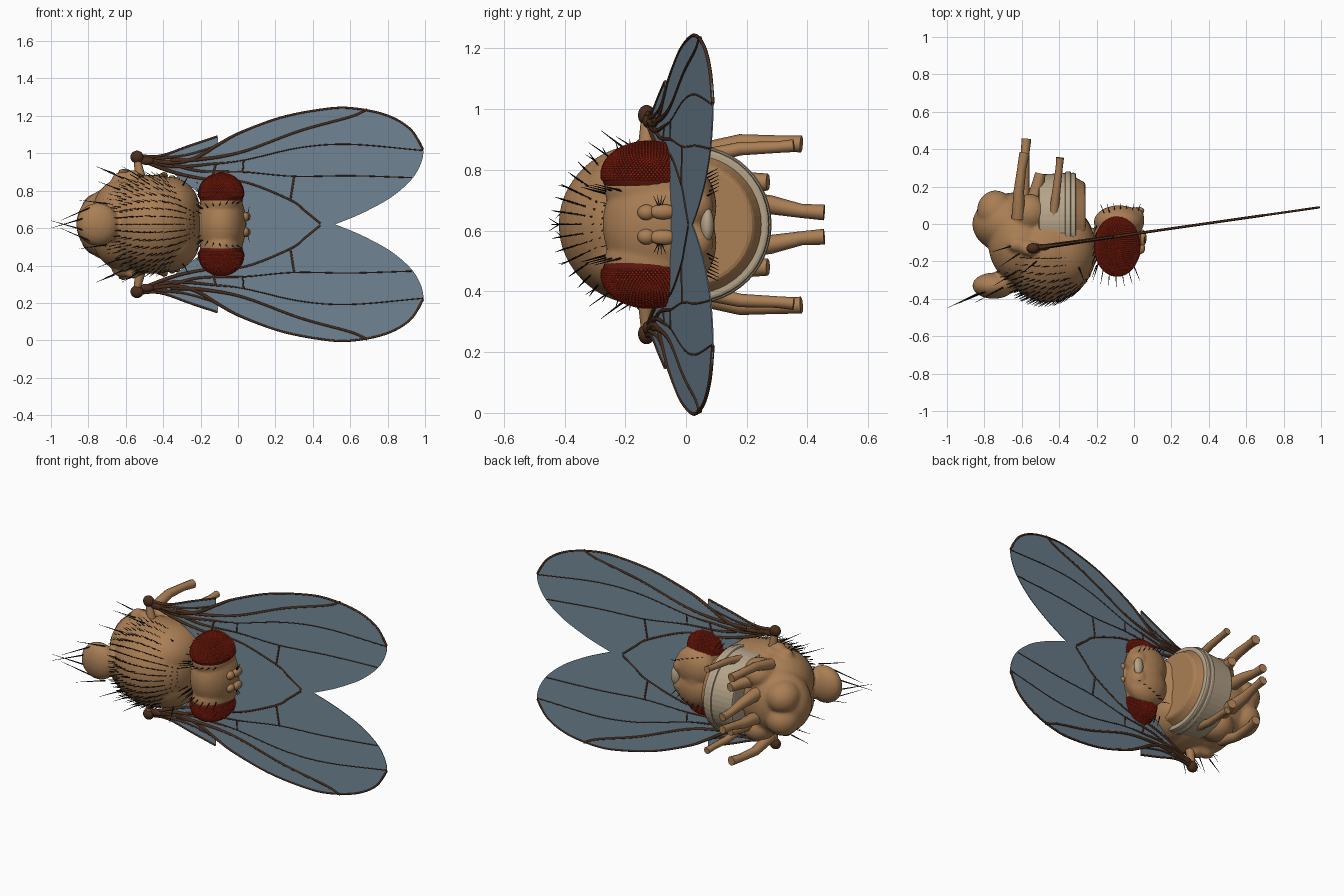
import bpy, bmesh, math, random
from mathutils import Vector, Matrix

if "Cube" in bpy.data.objects:
    bpy.data.objects.remove(bpy.data.objects["Cube"])

random.seed(4)
C = 0.62          # height of the symmetry plane


def mat(name, *rgba):
    m = bpy.data.materials.new(name)
    m.diffuse_color = rgba
    m.use_nodes = True
    m.node_tree.nodes["Principled BSDF"].inputs["Base Color"].default_value = m.diffuse_color
    return m


TAN = mat("tan", .40, .21, .09, 1)
PALE = mat("pale", .46, .37, .25, 1)
RED = mat("eye_red", .45, .025, .008, 1)
DARK = mat("eye_gap", .10, .008, .004, 1)
WING = mat("wing_grey", .17, .25, .31, .85)
VEIN = mat("vein_brown", .07, .028, .013, 1)
BLACK = mat("bristle_black", .008, .007, .006, 1)


def finish(name, bm, m, smooth=True):
    bmesh.ops.recalc_face_normals(bm, faces=bm.faces)
    me = bpy.data.meshes.new(name)
    bm.to_mesh(me)
    bm.free()
    for p in me.polygons:
        p.use_smooth = smooth
    ob = bpy.data.objects.new(name, me)
    bpy.context.collection.objects.link(ob)
    me.materials.append(m)
    return ob


def blob(name, balls, m, voxel=None):
    """Ellipsoids (x, y, offset from the symmetry plane, rx, ry, rz); paired if offset is not 0."""
    bm = bmesh.new()
    for x, y, dz, rx, ry, rz in balls:
        for s in ((1, -1) if dz else (1,)):
            M = Matrix.Translation((x, y, C + s * dz)) @ Matrix.Diagonal((rx, ry, rz, 1))
            bmesh.ops.create_uvsphere(bm, u_segments=32, v_segments=20, radius=1, matrix=M)
    ob = finish(name, bm, m)
    if voxel:
        r = ob.modifiers.new("merge", 'REMESH')
        r.mode, r.voxel_size, r.use_smooth_shade = 'VOXEL', voxel, True
        sm = ob.modifiers.new("soften", 'SMOOTH')
        sm.factor, sm.iterations = .5, 3
    return ob


def spike(bm, p, d, length, r0, r1, n=3):
    """Small tapered prism, used for bristles and eye facets."""
    p, d = Vector(p), Vector(d).normalized()
    a = d.orthogonal().normalized()
    b = d.cross(a)
    rings = []
    for q, r in ((p, r0), (p + d * length, r1)):
        rings.append([bm.verts.new(q + (a * math.cos(t) + b * math.sin(t)) * r)
                      for t in (2 * math.pi * i / n for i in range(n))])
    for i in range(n):
        j = (i + 1) % n
        bm.faces.new((rings[0][i], rings[0][j], rings[1][j], rings[1][i]))
    bm.faces.new(rings[1])


def tubes(name, paths, m, kind='POLY'):
    """Tubes along lists of (x, y, z, radius)."""
    cu = bpy.data.curves.new(name, 'CURVE')
    cu.dimensions, cu.bevel_depth, cu.bevel_resolution, cu.use_fill_caps = '3D', 1, 2, True
    for pts in paths:
        sp = cu.splines.new('POLY')
        sp.points.add(len(pts) - 1)
        for q, (x, y, z, r) in zip(sp.points, pts):
            q.co, q.radius = (x, y, z, 1), r
        sp.use_smooth = True
    ob = bpy.data.objects.new(name, cu)
    bpy.context.collection.objects.link(ob)
    cu.materials.append(m)
    return ob


def spline(pts, n=6):
    """Catmull-Rom samples through the points."""
    P = [Vector(p) for p in pts]
    P = [2 * P[0] - P[1]] + P + [2 * P[-1] - P[-2]]
    out = []
    for a, b, c, d in zip(P, P[1:], P[2:], P[3:]):
        for i in range(n):
            t = i / n
            out.append(.5 * (2 * b + (c - a) * t + (2 * a - 5 * b + 4 * c - d) * t * t
                             + (3 * b - a - 3 * c + d) * t ** 3))
    return out + [P[-2]]


# thorax with scutellum, flanks and leg bases
blob("thorax", [(-.46, -.14, 0, .26, .28, .265), (-.38, -.13, .09, .175, .22, .165),
                (-.60, -.10, .06, .18, .22, .19), (-.62, .00, 0, .245, .17, .21),
                (-.75, -.33, 0, .115, .07, .115), (-.74, .07, .07, .10, .11, .10),
                (-.62, -.11, .245, .055, .04, .035), (-.56, .06, .17, .10, .10, .09),
                (-.56, -.13, .26, .05, .04, .03), (-.30, -.05, .12, .07, .08, .08)], TAN, .012)
blob("neck", [(-.22, -.09, 0, .08, .07, .09)], TAN)

# cut abdomen drum: pale band round a tan front plate
for name, x0, x1, r0, r1, m in (("abdomen_band", -.51, -.31, .245, .255, PALE),
                                ("abdomen_rim", -.37, -.335, .262, .262, PALE),
                                ("abdomen_plate", -.34, -.26, .245, .20, TAN)):
    bm = bmesh.new()
    M = Matrix.Translation(((x0 + x1) / 2, .02, C)) @ Matrix.Rotation(math.pi / 2, 4, 'Y')
    bmesh.ops.create_cone(bm, cap_ends=True, segments=48, radius1=r0, radius2=r1,
                          depth=x1 - x0, matrix=M)
    ob = finish(name, bm, m, False)
    bv = ob.modifiers.new("round", 'BEVEL')
    bv.width, bv.segments = .012, 2

# head, antennae and mouth
blob("head", [(-.09, -.09, 0, .135, .185, .21), (-.08, .01, .06, .135, .09, .13),
              (-.03, -.10, 0, .075, .12, .12), (.0, .03, .06, .055, .06, .06),
              (-.09, -.11, .12, .115, .16, .11)], TAN, .01)
blob("antennae", [(.035, -.13, .04, .025, .03, .026), (.045, -.075, .042, .022, .045, .025)], TAN)
blob("mouth", [(.025, .07, 0, .03, .022, .055)], PALE)

# faceted eyes: dark core under red six-sided facets
EYE, ER = Vector((-.09, -.12, .165)), Vector((.12, .158, .108))
blob("eye_core", [(*EYE, *ER)], DARK)
ico = bmesh.new()
bmesh.ops.create_icosphere(ico, subdivisions=5, radius=1)
dirs = [v.co.copy() for v in ico.verts if v.co.z > -.15]
ico.free()
bm = bmesh.new()
for s in (1, -1):
    for d in dirs:
        p = Vector((EYE.x + d.x * ER.x, EYE.y + d.y * ER.y, C + s * (EYE.z + d.z * ER.z)))
        n = Vector((d.x / ER.x, d.y / ER.y, s * d.z / ER.z))
        spike(bm, p, n, .004, .0052, .0032, 6)
finish("eye_facets", bm, RED, False)

# leg stubs
legs = [[(-.62, .03, .23, .035), (-.615, .18, .27, .028), (-.60, .30, .27, .024), (-.585, .38, .265, .028)],
        [(-.43, .04, .22, .026), (-.415, .18, .25, .022), (-.40, .30, .255, .019), (-.395, .355, .26, .021)],
        [(-.60, .08, .08, .045), (-.59, .28, .065, .031), (-.582, .38, .045, .023), (-.575, .455, .04, .026)],
        [(-.56, .05, .13, .045), (-.52, .19, .14, .034), (-.50, .27, .14, .028)]]
tubes("leg_stubs", [[(x, y, C + s * dz, r) for x, y, dz, r in L] for L in legs for s in (1, -1)], TAN)


# wings: one flat tilted blade each, with veins
def wy(x):
    return -.13 + .143 * (x + .54)


edge = [(-.54, .985), (-.42, .985), (-.26, 1.04), (-.12, 1.09), (-.10, 1.05), (.01, 1.11), (.225, 1.19),
        (.44, 1.233), (.60, 1.242), (.79, 1.205), (.92, 1.13), (.99, 1.02), (.95, .89), (.84, .78),
        (.705, .70), (.57, .64), (.42, .59), (.22, .57), (.05, .61), (-.1, .70), (-.25, .82), (-.42, .94), (-.54, .97)]
veins = [([(-.54, .985), (-.42, .985), (-.26, 1.04), (-.11, 1.09)], .012, .006),
         ([(-.54, .98), (-.38, .95), (-.24, .97), (-.10, 1.05), (.01, 1.11), (.225, 1.19), (.44, 1.233),
           (.60, 1.242), (.79, 1.205), (.92, 1.13), (.99, 1.02)], .014, .006),
         ([(-.36, .96), (-.18, .97), (.03, 1.01), (.33, 1.12), (.6, 1.195), (.69, 1.235)], .012, .007),
         ([(-.54, .98), (-.35, .93), (-.12, .945), (.04, .965), (.33, 1.03), (.6, 1.048), (.99, 1.015)], .013, .004),
         ([(-.35, .94), (-.2, .905), (.03, .90), (.30, .877), (.6, .88), (.93, .87)], .010, .004),
         ([(-.54, .975), (-.35, .90), (-.16, .86), (.04, .845), (.28, .75), (.36, .69), (.44, .625)], .012, .006),
         ([(.03, .965), (.025, .90)], .005, .005), ([(.30, .877), (.28, .75)], .006, .006),
         ([(-.12, .94), (-.14, .86)], .006, .006), ([(-.45, .97), (-.28, .99), (-.11, 1.04)], .010, .006)]
for side, s in (("upper", 1), ("lower", -1)):
    zz = lambda z: C + s * (z - C)
    bm = bmesh.new()
    bm.faces.new([bm.verts.new((p.x, wy(p.x), zz(p.y))) for p in spline(edge)])
    ob = finish(side + "_wing", bm, WING, False)
    so = ob.modifiers.new("thickness", 'SOLIDIFY')
    so.thickness, so.offset = .004, 0
    paths = []
    for pts, r0, r1 in veins:
        q = spline(pts)
        paths.append([(p.x, wy(p.x), zz(p.y), r1 + (r0 - r1) * max(0, 1 - 2.2 * i / len(q)))
                      for i, p in enumerate(q)])
    tubes(side + "_wing_veins", paths, VEIN)
blob("wing_knobs", [(-.54, -.13, .36, .035, .028, .034), (-.49, -.125, .34, .04, .018, .022)], VEIN)
tubes("wing_hinges", [[(-.54, -.13, C + s * .35, .018), (-.52, -.13, C + s * .24, .03)] for s in (1, -1)], TAN)

# bristles on the thorax back, in rows
bm = bmesh.new()
for i in range(19):
    a = math.radians(-81 + 9 * i)
    for j in range(17):
        t = math.radians(-62 + 7.6 * j + random.uniform(-2, 2))
        n = Vector((math.sin(t), -math.cos(t) * math.cos(a), math.cos(t) * math.sin(a)))
        k = .99 if abs(a) < 1 else .96
        p = Vector((-.46 + .262 * k * n.x, -.14 + .28 * k * n.y, C + .268 * k * n.z))
        spike(bm, p, n * .55 + Vector((-.8, 0, 0)), .05, .0034, .0008)
# long scutellum and flank bristles
for s in (1, -1):
    for x, y, dz, tip in ((-.83, -.37, .03, (-1, -.45, -.02)), (-.79, -.36, .09, (-.95, -.43, .02)),
                          (-.70, -.34, .11, (-.85, -.42, .13)), (-.62, -.25, .18, (-.75, -.33, .23)),
                          (-.60, -.15, .24, (-.72, -.23, .29)), (-.30, -.22, .2, (-.26, -.32, .27)),
                          (-.66, -.12, .27, (-.76, -.15, .31)), (-.52, -.2, .25, (-.62, -.28, .31))):
        d = Vector((tip[0] - x, tip[1] - y, s * (tip[2] - dz)))
        spike(bm, (x, y, C + s * dz), d, d.length, .005, .0008)
finish("thorax_bristles", bm, BLACK)

# bristles on the crown, cheeks and antennae
bm = bmesh.new()
for s in (1, -1):
    for i in range(7):
        spike(bm, (-.19 + .03 * i, -.24 + .012 * abs(i - 3), C + s * (.085 + .004 * i)),
              (-.3 + .12 * i, -1, s * .25), .11, .0045, .0008)
        spike(bm, (-.2, -.22 + .035 * i, C + s * (.06 + .025 * i)), (-.35, -.9, s * (.2 + .1 * i)), .07, .004, .0008)
        spike(bm, (.02 - .03 * i, .06, C + s * (.09 + .012 * i)), (.3 - .12 * i, 1, s * .5), .055, .0035, .0008)
    for k in range(4):
        spike(bm, (.05, -.085, C + s * .05), (.25, -.5 + .3 * k, s), .05, .003, .0007)
finish("head_bristles", bm, BLACK)
